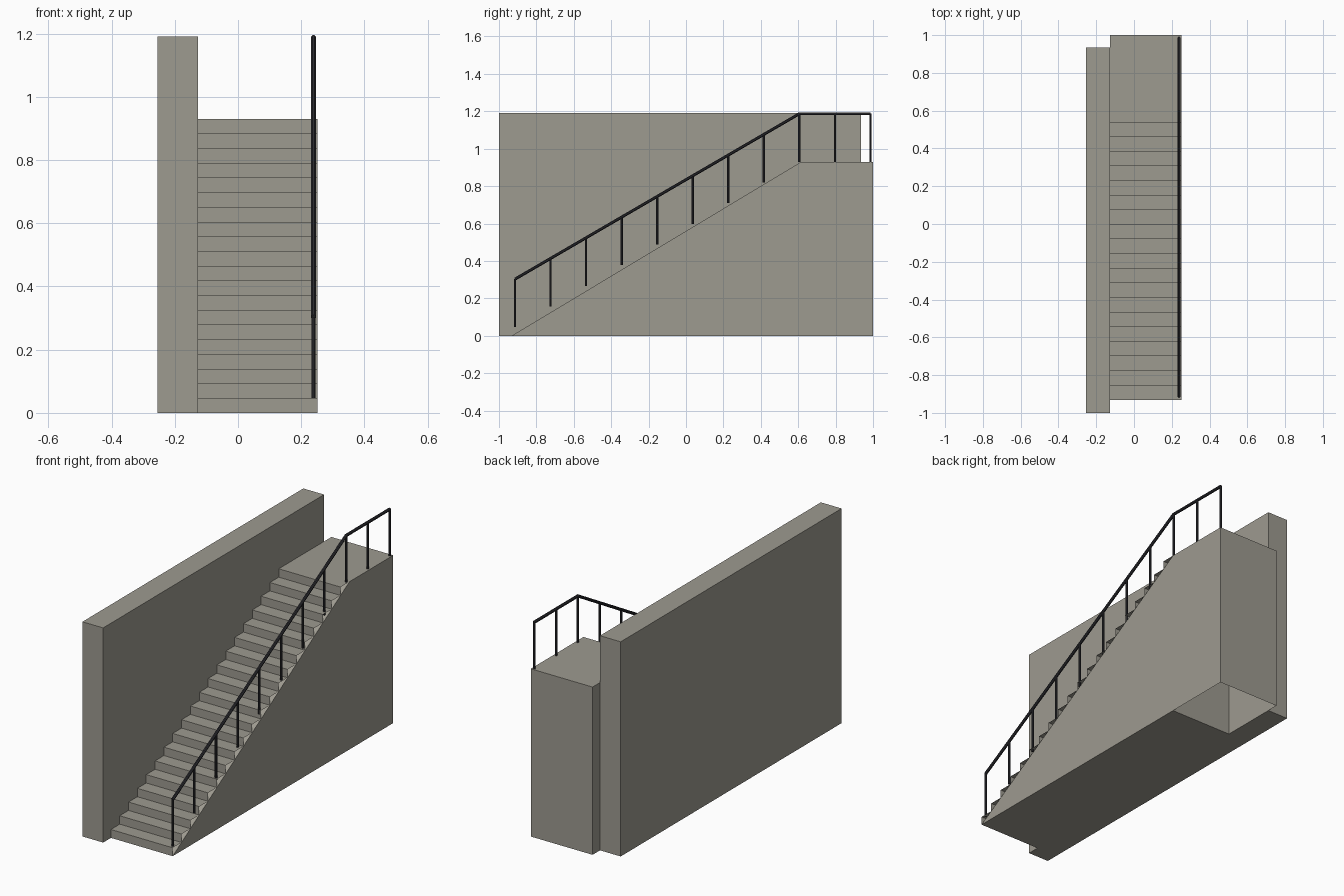
import bpy, bmesh, math
from mathutils import Vector

if "Cube" in bpy.data.objects:
    bpy.data.objects.remove(bpy.data.objects["Cube"])


def material(name, rgb):
    m = bpy.data.materials.new(name)
    m.diffuse_color = (*rgb, 1)
    m.use_nodes = True
    m.node_tree.nodes["Principled BSDF"].inputs["Base Color"].default_value = m.diffuse_color
    return m


CONCRETE = material("warm grey concrete", (0.34, 0.325, 0.28))
METAL = material("dark metal", (0.028, 0.028, 0.034))


def finish(bm, name, mat, fix_normals=True):
    if fix_normals:
        bmesh.ops.recalc_face_normals(bm, faces=bm.faces)
    me = bpy.data.meshes.new(name)
    bm.to_mesh(me)
    bm.free()
    me.materials.append(mat)
    ob = bpy.data.objects.new(name, me)
    bpy.context.collection.objects.link(ob)
    return ob


def prism(name, profile, x0, x1, mat):
    """Closed (y, z) profile extruded from x0 to x1."""
    bm = bmesh.new()
    a = [bm.verts.new((x0, y, z)) for y, z in profile]
    b = [bm.verts.new((x1, y, z)) for y, z in profile]
    bm.faces.new(a)
    bm.faces.new(b)
    for i in range(len(a)):
        j = (i + 1) % len(a)
        bm.faces.new((a[i], a[j], b[j], b[i]))
    return finish(bm, name, mat)


def tube(name, path, radius, mat, sides=8):
    """Capped tube along (y, z) points at RAIL_X, mitred at the bends."""
    pts = [Vector((RAIL_X, y, z)) for y, z in path]
    ax = Vector((1, 0, 0))
    bm = bmesh.new()
    rings = []
    for i, p in enumerate(pts):
        d0 = (p - pts[i - 1]).normalized() if i else (pts[1] - p).normalized()
        d1 = (pts[i + 1] - p).normalized() if i < len(pts) - 1 else d0
        t = (d0 + d1).normalized()
        up = ax.cross(t) / max(t.dot(d0), 0.2)
        rings.append([bm.verts.new(p + radius * (math.cos(a) * ax + math.sin(a) * up))
                      for a in (2 * math.pi * (k + 0.5) / sides for k in range(sides))])
    for r, s in zip(rings, rings[1:]):
        for k in range(sides):
            j = (k + 1) % sides
            bm.faces.new((r[k], r[j], s[j], s[k]))
    bm.faces.new(rings[0])
    bm.faces.new(rings[-1])
    return finish(bm, name, mat)


XL, XR = -0.127, 0.252
STEPS, Y0, RUN, TOP = 20, -0.932, 0.0774, 0.93
RISE = TOP / STEPS
Y_TOP = Y0 + STEPS * RUN
RAIL_X = 0.239

# side wall
prism("side_wall", [(-1, 0), (0.935, 0), (0.935, 1.19), (-1, 1.19)], -0.254, XL, CONCRETE)

# sloped base under the steps
prism("stair_base", [(Y0, 0), (Y_TOP, 0), (Y_TOP, TOP)], XL, XR, CONCRETE)

# open-ended step sheet running into the landing top and back
line = [(Y0, 0)]
for i in range(STEPS):
    y = Y0 + i * RUN
    line += [(y, (i + 1) * RISE), (y + RUN, (i + 1) * RISE)]
line += [(1, TOP), (1, 0)]
bm = bmesh.new()
left = [bm.verts.new((XL, y, z)) for y, z in line]
right = [bm.verts.new((XR, y, z)) for y, z in line]
for i in range(len(line) - 1):
    bm.faces.new((left[i], right[i], right[i + 1], left[i + 1]))
# landing sides (the landing is open underneath)
rect = [(Y_TOP, 0), (1, 0), (1, TOP), (Y_TOP, TOP)]
bm.faces.new([bm.verts.new((XR, y, z)) for y, z in rect])
bm.faces.new([bm.verts.new((XL, y, z)) for y, z in reversed(rect)])
finish(bm, "steps_and_landing", CONCRETE, fix_normals=False)

# handrail
R0, R1, R2 = (-0.914, 0.303), (0.606, 1.187), (0.987, 1.187)
tube("handrail", [R0, R1, R2], 0.0085, METAL)

# railing posts
for k in range(11):
    t = min(k / 8, 1)
    y = R0[0] + 0.19 * k
    z = R0[1] + (R1[1] - R0[1]) * t
    tube(f"railing_post_{k + 1}", [(y, z - 0.257), (y, z)], 0.0065, METAL)
